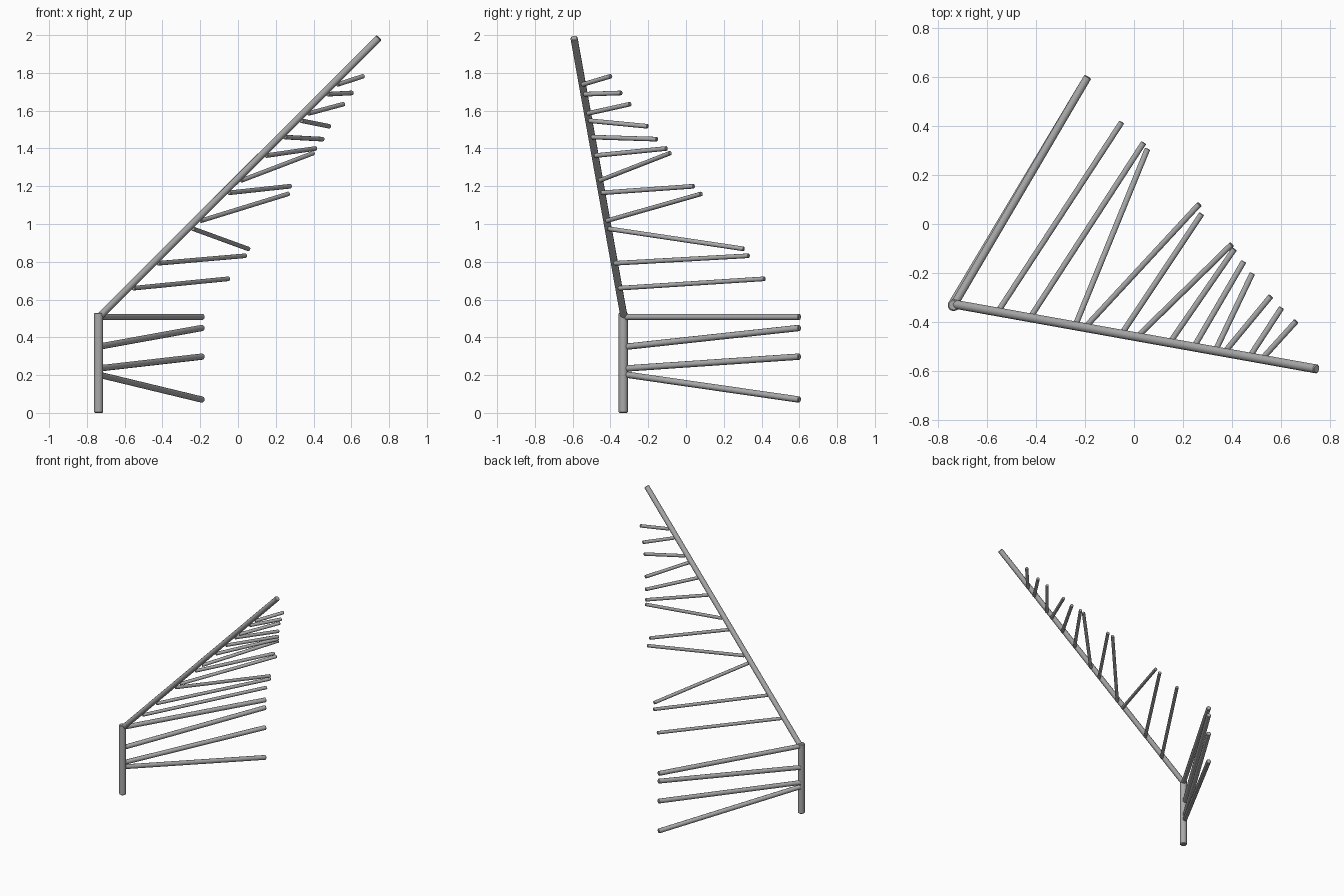
import bpy
import math
from mathutils import Vector

if "Cube" in bpy.data.objects:
    bpy.data.objects.remove(bpy.data.objects["Cube"], do_unlink=True)

grey = bpy.data.materials.new("grey")
grey.use_nodes = True
colour = (0.4, 0.4, 0.4, 1)
grey.diffuse_color = colour
grey.node_tree.nodes["Principled BSDF"].inputs["Base Color"].default_value = colour


def rod(name, start, end, radius, sides=10):
    """Round bar between two points with slightly softened ends."""
    a, b = Vector(start), Vector(end)
    axis = b - a
    bpy.ops.mesh.primitive_cylinder_add(vertices=sides, radius=radius,
                                        depth=axis.length, location=(a + b) / 2)
    obj = bpy.context.object
    obj.name = name
    obj.rotation_euler = axis.to_track_quat("Z", "Y").to_euler()
    obj.data.materials.append(grey)
    bevel = obj.modifiers.new("soft_ends", "BEVEL")
    bevel.width = radius * 0.2
    bevel.segments = 1
    bevel.limit_method = "ANGLE"
    bevel.angle_limit = math.radians(60)
    bpy.ops.object.shade_smooth_by_angle(angle=math.radians(40))


# Upright post and the long sloping boom
rod("post", (-0.738, -0.332, 0), (-0.738, -0.332, 0.53), 0.025)
foot = Vector((-0.735, -0.328, 0.508))
tip = Vector((0.747, -0.593, 1.986))
rod("boom", foot, tip, 0.019)

# Rods fanning from the post: start x, start height, end height
post_rods = [(-0.73, 0.508, 0.508), (-0.74, 0.35, 0.45),
             (-0.74, 0.235, 0.298), (-0.74, 0.203, 0.07)]
for i, (x, z0, z1) in enumerate(post_rods):
    rod(f"post_rod_{i + 1}", (x, -0.32, z0), (-0.189, 0.602, z1), 0.0168)

# Thin rods resting on the side of the boom: start height, then the free end
side = Vector((0.028, 0, 0))
boom_rods = [
    (0.66, (-0.05, 0.417, 0.71)),
    (0.792, (0.04, 0.333, 0.832)),
    (0.975, (0.055, 0.307, 0.868)),
    (1.017, (0.268, 0.082, 1.16)),
    (1.165, (0.277, 0.042, 1.2)),
    (1.23, (0.4, -0.083, 1.376)),
    (1.362, (0.411, -0.102, 1.4)),
    (1.46, (0.449, -0.153, 1.449)),
    (1.547, (0.484, -0.202, 1.517)),
    (1.585, (0.56, -0.295, 1.635)),
    (1.687, (0.604, -0.342, 1.694)),
    (1.738, (0.664, -0.397, 1.783)),
]
for i, (z, end) in enumerate(boom_rods):
    start = foot.lerp(tip, (z - foot.z) / (tip.z - foot.z)) + side
    rod(f"boom_rod_{i + 1}", start, end, 0.0122)
